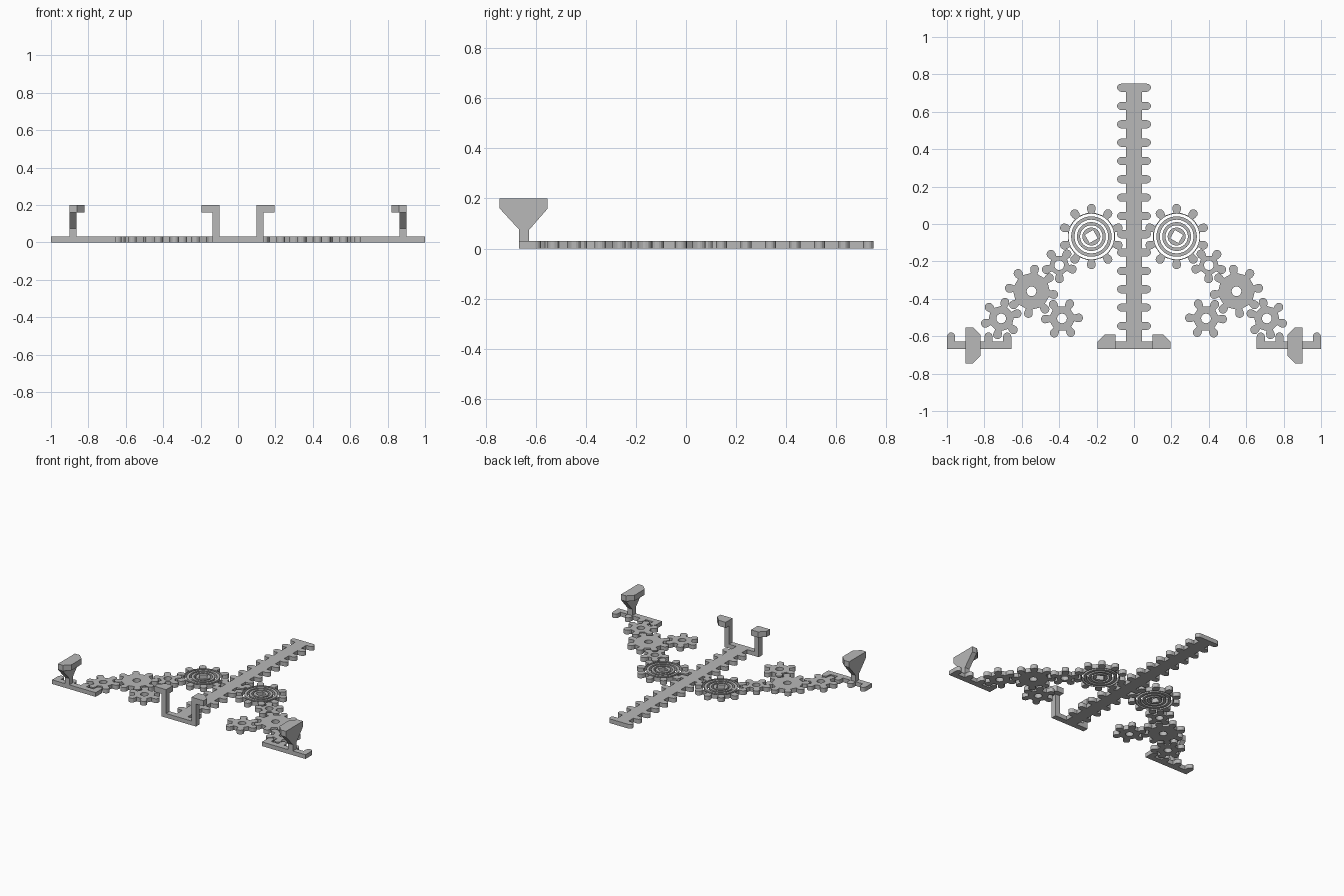
import bpy, bmesh
from math import sin, cos, pi, radians
from mathutils import Vector

cube = bpy.data.objects.get("Cube")
if cube:
    bpy.data.objects.remove(cube, do_unlink=True)

grey = bpy.data.materials.new("plain grey")
grey.use_nodes = True
COLOUR = (0.48, 0.48, 0.48, 1)
grey.diffuse_color = COLOUR
grey.node_tree.nodes["Principled BSDF"].inputs["Base Color"].default_value = COLOUR

H = 0.03            # plate thickness
TOP = 0.2           # top of the hooks
PITCH = 0.098       # tooth spacing shared by gears and racks
FRONT, BACK = -0.667, -0.627   # depth of the foot bars


def prism(name, loops, low, high, axis="z", side=1):
    """Extrude closed 2D loops (outline plus holes) along z or x."""
    bm = bmesh.new()
    edges = []
    for loop in loops:
        if axis == "z":
            verts = [bm.verts.new((side * a, b, low)) for a, b in loop]
        else:
            verts = [bm.verts.new((side * low, a, b)) for a, b in loop]
        edges += [bm.edges.new((v, verts[i - 1])) for i, v in enumerate(verts)]
    bmesh.ops.triangle_fill(bm, edges=edges, use_beauty=True)
    made = bmesh.ops.extrude_face_region(bm, geom=bm.faces[:])["geom"]
    depth = high - low
    move = Vector((0, 0, depth)) if axis == "z" else Vector((side * depth, 0, 0))
    bmesh.ops.translate(bm, vec=move,
                        verts=[g for g in made if isinstance(g, bmesh.types.BMVert)])
    bmesh.ops.recalc_face_normals(bm, faces=bm.faces[:])
    mesh = bpy.data.meshes.new(name)
    bm.to_mesh(mesh)
    bm.free()
    mesh.materials.append(grey)
    obj = bpy.data.objects.new(name, mesh)
    bpy.context.collection.objects.link(obj)
    return obj


def circle(cx, cy, r, n=40, turn=0):
    return [(cx + r * cos(turn + 2 * pi * i / n), cy + r * sin(turn + 2 * pi * i / n))
            for i in range(n)]


def rect(x0, x1, y0, y1):
    return [(x0, y0), (x1, y0), (x1, y1), (x0, y1)]


# Gear tooth: radial offset from the pitch circle, half width
GEAR_TOOTH = [(-0.029, 0.017), (-0.014, 0.022), (0, 0.023),
              (0.009, 0.019), (0.015, 0.012), (0.018, 0.004)]
# Rack tooth: height above the bar, half width
RACK_TOOTH = [(0, 0.022), (0.026, 0.022), (0.037, 0.018), (0.044, 0.011), (0.047, 0.004)]


def gear_outline(cx, cy, teeth, phase):
    pitch_r = teeth * PITCH / (2 * pi)
    flanks = [(d, -w) for d, w in GEAR_TOOTH] + [(d, w) for d, w in reversed(GEAR_TOOTH)]
    points = []
    for k in range(teeth):
        a = radians(phase) + 2 * pi * k / teeth
        for d, w in flanks:
            r = pitch_r + d
            points.append((cx + r * cos(a) - w * sin(a), cy + r * sin(a) + w * cos(a)))
    return points


def tooth_row(centres, low, high):
    """Points (along, height) of a row of rack teeth, clipped at its ends."""
    flanks = [(-w, h) for h, w in RACK_TOOTH] + [(w, h) for h, w in reversed(RACK_TOOTH)]
    return [(min(max(c + w, low), high), h) for c in centres for w, h in flanks]


# Central double-sided rack
rack_end = 0.75
row = tooth_row([0.729 - PITCH * k for k in range(13, -1, -1)], BACK, rack_end)
right_edge = [(0.043 + h, y) for y, h in row]
right_edge = [(0.043, BACK)] + right_edge
prism("central_rack", [right_edge + [(-x, y) for x, y in reversed(right_edge)]], 0, H)

# Cross bar at the foot of the rack
prism("centre_foot", [rect(-0.1, 0.1, FRONT, BACK)], 0, H)

# Plain gears: name, centre, teeth, phase in degrees
GEARS = [("pinion", 0.4, -0.22, 5, 125),
         ("idler_gear", 0.548, -0.36, 8, 8),
         ("outer_gear", 0.71, -0.505, 6, -17),
         ("inner_gear", 0.385, -0.505, 6, -2)]
DRIVE = (0.228, -0.067)

for side, label in ((1, "left"), (-1, "right")):
    for name, x, y, teeth, phase in GEARS:
        prism(f"{label}_{name}",
              [gear_outline(x, y, teeth, phase), circle(x, y, 0.026, 24)], 0, H, side=side)

    # Drive gear with concentric rings and a square-holed hub
    prism(f"{label}_drive_gear",
          [gear_outline(*DRIVE, 10, 90), circle(*DRIVE, 0.122, 56)], 0, H, side=side)
    for i, (outer, inner) in enumerate([(0.108, 0.09), (0.077, 0.06)]):
        prism(f"{label}_drive_ring_{i + 1}",
              [circle(*DRIVE, outer, 48), circle(*DRIVE, inner, 48)], 0, H, side=side)
    prism(f"{label}_drive_hub",
          [circle(*DRIVE, 0.048), circle(*DRIVE, 0.036, 4, radians(15))], 0, H, side=side)

    # Centre post and its outward hook
    prism(f"{label}_centre_post", [rect(0.1, 0.135, FRONT, BACK)], 0, 0.16, side=side)
    prism(f"{label}_centre_hook",
          [[(0.1, FRONT), (0.195, FRONT), (0.195, -0.63), (0.155, -0.59), (0.1, -0.59)]],
          0.16, TOP, side=side)

    # Outer toothed foot
    row = tooth_row([0.978 - 0.1 * k for k in range(3, -1, -1)], 0.656, 1)
    prism(f"{label}_outer_foot",
          [[(0.656, FRONT)] + [(x, BACK + h) for x, h in row] + [(1, FRONT)]],
          0, H, side=side)

    # Outer flared post and its inward hook
    prism(f"{label}_outer_post",
          [[(FRONT, H), (BACK, H), (BACK, 0.075), (-0.553, 0.16), (-0.745, 0.16),
            (FRONT, 0.075)]], 0.863, 0.9, axis="x", side=side)
    prism(f"{label}_outer_hook",
          [[(0.9, -0.745), (0.9, -0.553), (0.86, -0.553), (0.82, -0.593),
            (0.82, -0.705), (0.86, -0.745)]], 0.16, TOP, side=side)
